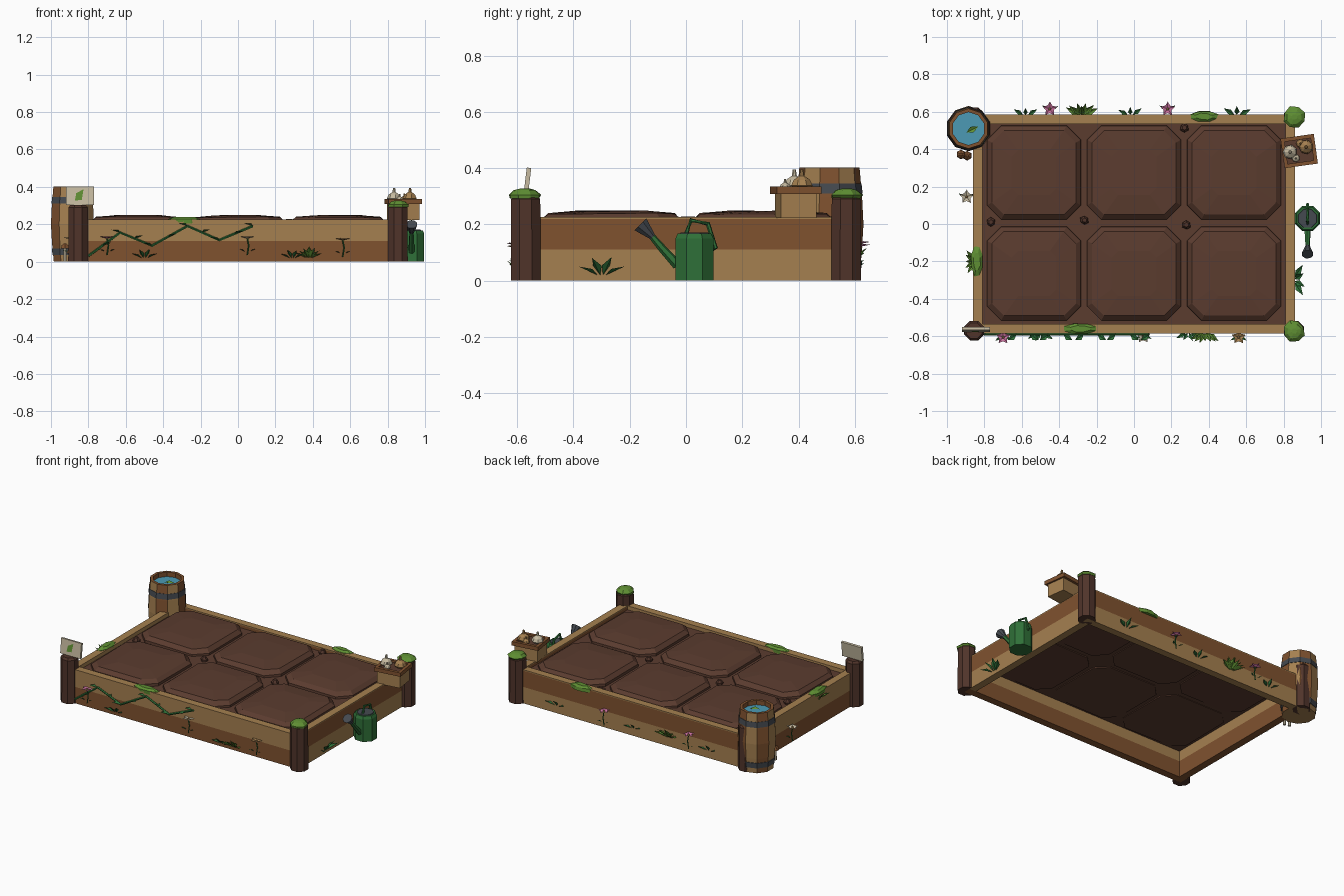
import bpy, bmesh, math, random
from mathutils import Vector, Matrix

random.seed(4)
if "Cube" in bpy.data.objects:
    bpy.data.objects.remove(bpy.data.objects["Cube"])


def material(name, hexcode):
    srgb = [int(hexcode[i:i + 2], 16) / 255 for i in (0, 2, 4)]
    col = [((c + 0.055) / 1.055) ** 2.4 for c in srgb] + [1]
    m = bpy.data.materials.new(name)
    m.use_nodes = True
    m.diffuse_color = col
    m.node_tree.nodes["Principled BSDF"].inputs["Base Color"].default_value = col
    return m


POST = material("dark bark", "50342a")
SOIL = material("soil", "5b3c2f")
BROWN = material("brown plank", "80522f")
TAN = material("tan plank", "a58050")
GREEN = material("leaf green", "2f7038")
MOSS = material("moss green", "5f8f33")
IRON = material("iron grey", "454a50")
WATER = material("water blue", "4c9ab5")
CREAM = material("cream", "c6baa0")
PINK = material("petal pink", "c8709c")


def finish(name, bm, *mats):
    bmesh.ops.recalc_face_normals(bm, faces=bm.faces)
    me = bpy.data.meshes.new(name)
    bm.to_mesh(me)
    bm.free()
    for m in mats:
        me.materials.append(m)
    ob = bpy.data.objects.new(name, me)
    bpy.context.collection.objects.link(ob)
    return ob


def loft(name, rings, mats, caps=(True, True), rule=None):
    """Skin a list of equal-length point rings."""
    bm = bmesh.new()
    vs = [[bm.verts.new(p) for p in r] for r in rings]
    n = len(vs[0])
    for i in range(len(vs) - 1):
        for j in range(n):
            k = (j + 1) % n
            f = bm.faces.new((vs[i][j], vs[i][k], vs[i + 1][k], vs[i + 1][j]))
            f.material_index = rule(i, j) if rule else 0
    if caps[0]:
        bm.faces.new(vs[0][::-1])
    if caps[1]:
        bm.faces.new(vs[-1])
    return finish(name, bm, *mats)


def ring(x, y, z, rx, ry=None, n=8, jitter=0.0):
    pts = []
    for k in range(n):
        a = math.tau * (k + 0.5) / n
        s = 1 + random.uniform(-jitter, jitter)
        pts.append(Vector((x + rx * s * math.cos(a), y + (ry or rx) * s * math.sin(a), z)))
    return pts


def lathe(name, x, y, profile, mats, n=8, caps=(True, True), rule=None):
    return loft(name, [ring(x, y, z, r, n=n) for r, z in profile], mats, caps, rule)


def box(name, x0, x1, y0, y1, z0, z1, mat, turn=0.0):
    c = Vector(((x0 + x1) / 2, (y0 + y1) / 2, 0))
    rot = Matrix.Rotation(turn, 3, 'Z')
    corners = ((x0, y0), (x1, y0), (x1, y1), (x0, y1))
    rings = [[c + rot @ (Vector((a, b, 0)) - c) + Vector((0, 0, z)) for a, b in corners]
             for z in (z0, z1)]
    return loft(name, rings, [mat])


def tube(name, points, radius, mat, n=6):
    """Sweep a round section along a path; radius may be (start, end)."""
    pts = [Vector(p) for p in points]
    r0, r1 = radius if isinstance(radius, tuple) else (radius, radius)
    rings = []
    for i, p in enumerate(pts):
        d = (pts[min(i + 1, len(pts) - 1)] - pts[max(i - 1, 0)]).normalized()
        side = d.cross(Vector((0.31, 0.95, 0.12)) if abs(d.y) < 0.8 else Vector((1, 0, 0))).normalized()
        up = side.cross(d)
        r = r0 + (r1 - r0) * i / (len(pts) - 1)
        rings.append([p + r * (side * math.cos(math.tau * k / n) + up * math.sin(math.tau * k / n))
                      for k in range(n)])
    return loft(name, rings, [mat])


def add_leaf(bm, base, direction, length, width):
    b, d = Vector(base), Vector(direction).normalized()
    side = d.cross(Vector((0, 0, 1)))
    side = side.normalized() if side.length > 0.01 else Vector((1, 0, 0))
    mid, fold = b + d * length * 0.45, side.cross(d) * width * 0.25
    v = [bm.verts.new(p) for p in (b, mid + side * width / 2 + fold, b + d * length,
                                   mid - side * width / 2 + fold)]
    bm.faces.new((v[0], v[1], v[2]))
    bm.faces.new((v[0], v[2], v[3]))


def tuft(name, x, y, z, out, count, size, mat):
    """Fan of leaves spreading along a wall; out is the wall's outward direction."""
    bm = bmesh.new()
    o = Vector(out)
    along = Vector((-o.y, o.x, 0))
    for k in range(count):
        t = (k / (count - 1) - 0.5) * 2
        d = along * t * 1.1 + o * random.uniform(0.5, 0.9) + Vector((0, 0, 0.9 - 0.4 * abs(t)))
        add_leaf(bm, Vector((x, y, z)) + along * t * 0.015, d, size, size * 0.4)
    finish(name, bm, mat)


def flower(name, x, y, z, mat):
    tube(name + "_stem", [(x, y, z - 0.09), (x + 0.008, y, z - 0.04), (x, y, z)], 0.004, GREEN, 4)
    bm = bmesh.new()
    for k in range(5):
        a = math.tau * k / 5 + 0.3
        add_leaf(bm, (x, y, z), (math.cos(a), math.sin(a), 0.2), 0.04, 0.028)
    finish(name + "_petals", bm, mat)
    lathe(name + "_centre", x, y, [(0.009, z), (0.005, z + 0.01)], [TAN], 6)
    tuft(name + "_leaves", x, y, z - 0.07, (0, math.copysign(1, y), 0), 2, 0.035, GREEN)


# Plank walls, with plank tones alternating from wall to wall, and top rails
X, Y, T = 0.86, 0.585, 0.05
walls = {"front": (-X, X, -Y, T - Y), "back": (-X, X, Y - T, Y),
         "right": (-X, T - X, T - Y, Y - T), "left": (X - T, X, T - Y, Y - T)}
for name, (x0, x1, y0, y1) in walls.items():
    low, high = (BROWN, TAN) if name in ("front", "right") else (TAN, BROWN)
    box(name + "_lower_plank", x0, x1, y0, y1, 0, 0.11, low)
    box(name + "_upper_plank", x0, x1, y0, y1, 0.11, 0.219, high)
    box(name + "_rail", x0, x1, y0, y1, 0.219, 0.226, TAN)

# Corner posts and their moss
for sx in (-1, 1):
    for sy in (-1, 1):
        lathe("corner_post", sx * 0.855, sy * 0.57, [(0.057, 0), (0.056, 0.29), (0.045, 0.304)], [POST])
        if sx > 0:
            prof = [(0.054, 0.293), (0.057, 0.305), (0.04, 0.322), (0.015, 0.328)]
            loft("post_moss", [ring(0.857, sy * 0.572, z, r, jitter=0.1) for r, z in prof], [MOSS])

# Soil bed and six chamfered mounds
box("soil_bed", T - X, X - T, T - Y, Y - T, 0.18, 0.2, SOIL)


def mound_ring(cx, cy, h, cut, z):
    q = [(h, cut - h), (h, h - cut), (h - cut, h), (cut - h, h),
         (-h, h - cut), (-h, cut - h), (cut - h, -h), (h - cut, -h)]
    return [Vector((cx + a, cy + b, z + random.uniform(-0.003, 0.003))) for a, b in q]


for cx in (-0.535, 0, 0.535):
    for cy in (-0.265, 0.275):
        loft("soil_mound", [mound_ring(cx, cy, h, c, z) for h, c, z in
                            ((0.252, 0.075, 0.174), (0.25, 0.075, 0.215),
                             (0.225, 0.065, 0.238), (0.12, 0.035, 0.247))], [SOIL])
for x, y in ((0.27, 0.515), (-0.265, 0.02), (0.28, -0.005), (-0.765, 0.01)):
    loft("soil_clod", [ring(x, y, z, r, n=6, jitter=0.15) for r, z in
                       ((0.022, 0.195), (0.024, 0.212), (0.012, 0.228))], [POST])

# Moss patches on the rails
for x, y, rx, ry in ((0.375, 0.575, 0.075, 0.03), (-0.285, -0.56, 0.09, 0.03), (-0.84, -0.2, 0.032, 0.085)):
    loft("rail_moss", [ring(x, y, z, rx * s, ry * s, 8, 0.1) for s, z in
                       ((0.95, 0.205), (1, 0.228), (0.6, 0.24))], [MOSS])

# Water barrel
bx, by = -0.885, 0.51
lathe("barrel", bx, by, [(0.105, 0), (0.115, 0.1), (0.121, 0.2), (0.116, 0.3), (0.107, 0.402),
                         (0.088, 0.402), (0.088, 0.36)], [TAN, BROWN], 10, (True, False),
      lambda i, j: 1 if i > 3 else j % 2)
lathe("barrel_water", bx, by, [(0.089, 0.365), (0.089, 0.372)], [WATER], 10)
for z, r in ((0.035, 0.112), (0.31, 0.118)):
    dr = 0.004 if z < 0.2 else -0.004
    lathe("barrel_hoop", bx, by, [(r - 0.01, z), (r, z), (r + dr, z + 0.036), (r - 0.01, z + 0.036)],
          [IRON], 10, (False, False))
bm = bmesh.new()
add_leaf(bm, (bx - 0.01, by - 0.02, 0.377), (1, 0.5, 0), 0.07, 0.035)
finish("floating_leaf", bm, MOSS)

# Mushrooms by the barrel
for x, y, h in ((-0.925, 0.372, 0.07), (-0.892, 0.365, 0.045)):
    lathe("mushroom_stem", x, y, [(0.01, 0), (0.008, h)], [CREAM], 6)
    lathe("mushroom_cap", x, y, [(0.026, h), (0.02, h + 0.018), (0.006, h + 0.028)], [BROWN], 6)

# Crate of bulbs
cx, cy, turn = 0.883, 0.39, 0.14
box("crate_body", cx - 0.078, cx + 0.078, cy - 0.064, cy + 0.064, 0.222, 0.318, TAN, turn)
rot = Matrix.Rotation(turn, 4, 'Z')
for dx, dy, hx, hy in ((0, -0.07, 0.09, 0.01), (0, 0.07, 0.09, 0.01),
                       (-0.08, 0, 0.01, 0.06), (0.08, 0, 0.01, 0.06)):
    p = rot @ Vector((dx, dy, 0))
    box("crate_rim", cx + p.x - hx, cx + p.x + hx, cy + p.y - hy, cy + p.y + hy, 0.308, 0.334, BROWN, turn)
box("crate_soil", cx - 0.072, cx + 0.072, cy - 0.062, cy + 0.062, 0.315, 0.322, SOIL, turn)
for x, y, s, mat in ((0.835, 0.385, 1, CREAM), (0.92, 0.412, 1, TAN), (0.865, 0.352, 0.55, CREAM),
                     (0.89, 0.43, 0.6, TAN)):
    prof = ((0.018, 0), (0.039, 0.018), (0.03, 0.038), (0.009, 0.053), (0.006, 0.075))
    lathe("bulb", x, y, [(r * s, 0.32 + z * s) for r, z in prof], [mat], 7)

# Watering can
wx, wy = 0.928, 0.03
lathe("can_body", wx, wy, [(0.073, 0), (0.073, 0.15), (0.064, 0.168)], [GREEN])
lathe("can_opening", wx, wy, [(0.055, 0.166), (0.052, 0.172)], [IRON])
tube("can_spout", [(wx, -0.03, 0.055), (wx, -0.085, 0.115), (wx, -0.13, 0.168)], (0.018, 0.011), GREEN)
tube("can_rose", [(wx, -0.118, 0.155), (wx, -0.162, 0.2)], (0.012, 0.032), IRON, 8)
tube("can_handle", [(wx, 0, 0.165), (wx, 0.018, 0.215), (wx, 0.078, 0.202), (wx, 0.105, 0.115),
                    (wx, 0.09, 0.11)], 0.0085, GREEN)

# Leaf sign on the front right post
sign = box("sign_board", -0.92, -0.77, -0.578, -0.562, 0.303, 0.402, CREAM)
bm = bmesh.new()
for pts in (((-0.872, 0.325), (-0.835, 0.33), (-0.826, 0.387)), ((-0.872, 0.325), (-0.826, 0.387), (-0.865, 0.365))):
    bm.faces.new([bm.verts.new((x, -0.581, z)) for x, z in pts])
emblem = finish("sign_leaf", bm, MOSS)
pivot = Matrix.Translation((0, -0.57, 0.303))
for ob in (sign, emblem):
    ob.data.transform(pivot @ Matrix.Rotation(-0.12, 4, 'X') @ pivot.inverted())

# Climbing vine on the front
path = [(-0.8, 0.03), (-0.63, 0.155), (-0.46, 0.085), (-0.27, 0.19), (-0.1, 0.115), (0.08, 0.19)]
tube("vine", [(x, -0.59, z) for x, z in path], 0.007, GREEN, 5)
bm = bmesh.new()
for (x0, z0), (x1, z1) in zip(path, path[1:]):
    for t, s in ((0.45, 1), (1, -1)):
        add_leaf(bm, (x0 + (x1 - x0) * t, -0.594, z0 + (z1 - z0) * t), (s, -0.6, 0.35), 0.055, 0.032)
finish("vine_leaves", bm, GREEN)

# Flowers around the bed
for x, y, z, mat in ((-0.7, -0.605, 0.125, PINK), (0.05, -0.6, 0.125, CREAM), (0.56, -0.605, 0.115, TAN),
                     (-0.45, 0.615, 0.13, PINK), (0.18, 0.615, 0.12, PINK), (-0.895, 0.145, 0.12, CREAM)):
    flower("flower", x, y, z, mat)

# Leaf tufts
F, B, L, R = (0, -1, 0), (0, 1, 0), (1, 0, 0), (-1, 0, 0)
for x, y, z, out, n, size, mat in (
        (-0.5, -0.585, 0.02, F, 4, 0.065, GREEN), (0.29, -0.585, 0.02, F, 4, 0.06, GREEN),
        (0.38, -0.585, 0.02, F, 7, 0.075, MOSS), (-0.28, 0.585, 0.06, B, 9, 0.085, MOSS),
        (-0.02, 0.585, 0.05, B, 3, 0.06, GREEN), (0.55, 0.585, 0.05, B, 3, 0.07, GREEN),
        (-0.58, 0.585, 0.05, B, 3, 0.06, GREEN), (0.86, -0.3, 0.02, L, 4, 0.085, GREEN),
        (-0.86, -0.2, 0.18, R, 5, 0.06, MOSS)):
    tuft("leaf_tuft", x, y, z, out, n, size, mat)
